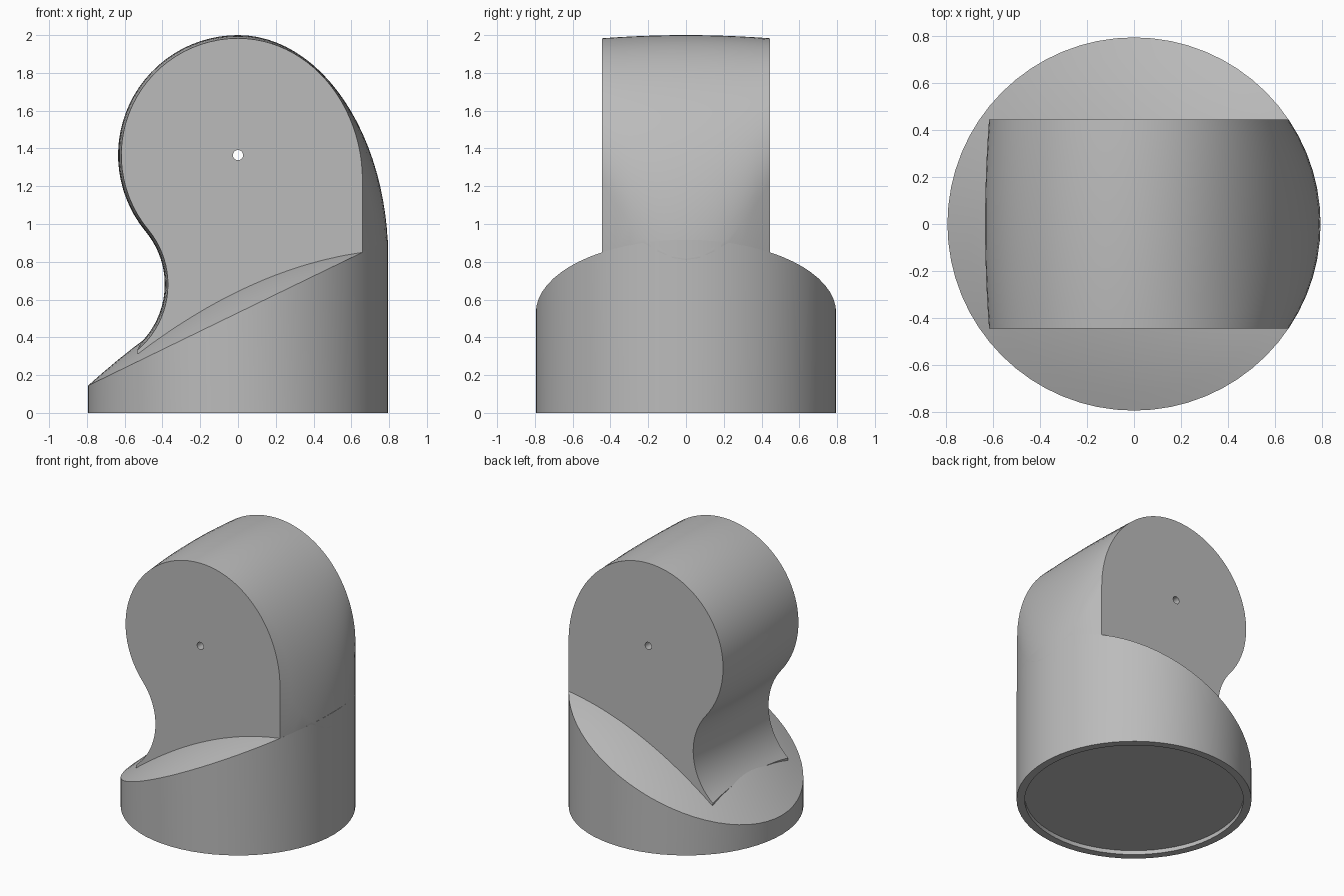
import bpy, bmesh, math

cube = bpy.data.objects.get("Cube")
if cube:
    bpy.data.objects.remove(cube, do_unlink=True)

R = 0.795          # base radius
HALF = 0.445       # half width of the upright tab
SEG = 64

grey = bpy.data.materials.new("light grey")
grey.use_nodes = True
GREY = (0.5, 0.5, 0.5, 1)
grey.diffuse_color = GREY
grey.node_tree.nodes["Principled BSDF"].inputs["Base Color"].default_value = GREY


def make_object(name, bm):
    bmesh.ops.recalc_face_normals(bm, faces=bm.faces)
    mesh = bpy.data.meshes.new(name)
    bm.to_mesh(mesh)
    bm.free()
    mesh.materials.append(grey)
    obj = bpy.data.objects.new(name, mesh)
    bpy.context.collection.objects.link(obj)
    return obj


def bridge(bm, a, b):
    n = len(a)
    for i in range(n):
        bm.faces.new((a[i], a[(i + 1) % n], b[(i + 1) % n], b[i]))


def select_only(obj):
    bpy.ops.object.select_all(action='DESELECT')
    obj.select_set(True)
    bpy.context.view_layer.objects.active = obj


def rim(x):
    # slanted plane of the base edge
    return 0.53 + 0.486 * x


def dome(x, y):
    return rim(x) + 0.165 * (1 - (x * x + y * y) / (R * R))


# Base: round socket with shallow recess below and a slanted domed top
bm = bmesh.new()


def ring(r, height):
    pts = [(r * math.cos(2 * math.pi * i / SEG), r * math.sin(2 * math.pi * i / SEG))
           for i in range(SEG)]
    return [bm.verts.new((x, y, height(x, y))) for x, y in pts]


rings = [ring(0.74, lambda x, y: 0.03), ring(0.74, lambda x, y: 0), ring(R, lambda x, y: 0)]
rings += [ring(R * f / 10, dome) for f in range(10, 0, -1)]
for a, b in zip(rings, rings[1:]):
    bridge(bm, a, b)
bm.faces.new(rings[0])
tip = bm.verts.new((0, 0, dome(0, 0)))
for i in range(SEG):
    bm.faces.new((rings[-1][i], rings[-1][(i + 1) % SEG], tip))
base = make_object("base", bm)


# Upright tab: rounded head, concave neck, crowned slightly across its width
def arc(cx, cz, rx, rz, a0, a1, n):
    steps = [math.radians(a0 + (a1 - a0) * i / n) for i in range(n + 1)]
    return [(cx + rx * math.cos(t), cz + rz * math.sin(t)) for t in steps]


def tab_section(y):
    s = (y / HALF) ** 2
    right = math.sqrt(R * R - y * y)
    zc = 0.82 + 0.41 * s
    head = 0.635 - 0.017 * s
    neck_x, neck_z = -0.826, 0.68
    touch = math.degrees(math.atan2(1.365 - neck_z, -neck_x))
    neck_r = math.hypot(neck_x, 1.365 - neck_z) - head
    pts = [(right * 0.9, 0.4), (right, min(rim(right), zc - 0.01))]
    pts += arc(0, zc, right, 1.365 + head - zc, 0, 90, 24)
    pts += arc(0, 1.365, head, head, 90, 180 + touch, 28)[1:]
    pts += arc(neck_x, neck_z, neck_r, neck_r, touch, -45 - 5 * s, 20)[1:]
    pts.append((pts[-1][0] + 0.02, 0.2))
    return pts


bm = bmesh.new()
sections = []
for k in range(13):
    y = HALF * (k / 6 - 1)
    sections.append([bm.verts.new((x, y, z)) for x, z in tab_section(y)])
for a, b in zip(sections, sections[1:]):
    bridge(bm, a, b)
bm.faces.new(sections[0])
bm.faces.new(sections[-1])
tab = make_object("upright_tab", bm)

# Pivot hole through the tab
bpy.ops.mesh.primitive_cylinder_add(vertices=24, radius=0.027, depth=1.4,
                                    location=(0, 0, 1.365), rotation=(math.pi / 2, 0, 0))
cutter = bpy.context.object
cutter.name = "hole_cutter"
cutter.hide_render = True
cutter.data.materials.append(grey)
cut = tab.modifiers.new("pivot_hole", 'BOOLEAN')
cut.operation = 'DIFFERENCE'
cut.solver = 'EXACT'
cut.object = cutter
select_only(tab)
bpy.ops.object.modifier_apply(modifier=cut.name)
bpy.data.objects.remove(cutter, do_unlink=True)

for obj in (base, tab):
    select_only(obj)
    bpy.ops.object.shade_smooth_by_angle(angle=math.radians(30))
